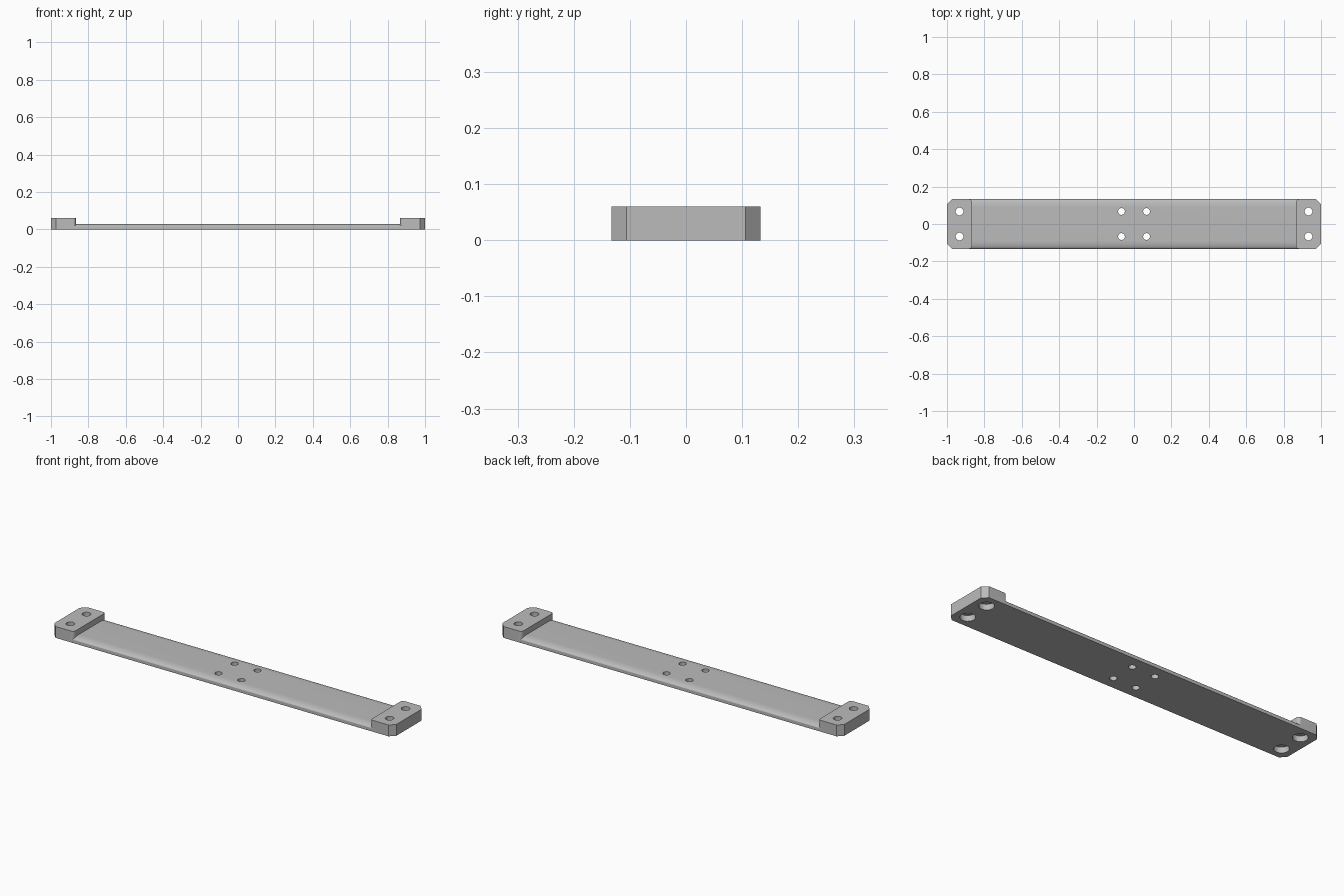
import bpy, bmesh
from math import sin, cos, pi, radians

if "Cube" in bpy.data.objects:
    bpy.data.objects.remove(bpy.data.objects["Cube"], do_unlink=True)

W, H, T = 0.133, 0.06, 0.03      # half width, block height, plate thickness
INNER, CHAMFER, FILLET = 0.867, 0.027, 0.016

grey = bpy.data.materials.new("plain grey")
grey.use_nodes = True
grey.diffuse_color = (0.5, 0.5, 0.5, 1)
grey.node_tree.nodes["Principled BSDF"].inputs["Base Color"].default_value = (0.5, 0.5, 0.5, 1)


def prism(name, points, offset):
    """Closed outline pushed along an offset into a solid."""
    bm = bmesh.new()
    face = bm.faces.new([bm.verts.new(p) for p in points])
    top = bmesh.ops.extrude_face_region(bm, geom=[face])["geom"]
    bmesh.ops.translate(bm, vec=offset, verts=[v for v in top if isinstance(v, bmesh.types.BMVert)])
    bmesh.ops.recalc_face_normals(bm, faces=bm.faces)
    mesh = bpy.data.meshes.new(name)
    bm.to_mesh(mesh)
    bm.free()
    mesh.materials.append(grey)
    obj = bpy.data.objects.new(name, mesh)
    bpy.context.collection.objects.link(obj)
    return obj


def arc(cx, cy, rx, ry, start, end, steps):
    angles = [radians(start + (end - start) * i / steps) for i in range(steps + 1)]
    return [(cx + rx * cos(a), cy + ry * sin(a)) for a in angles]


def combine(target, tool, operation):
    mod = target.modifiers.new("cut", "BOOLEAN")
    mod.operation, mod.solver, mod.object = operation, "EXACT", tool
    bpy.context.view_layer.objects.active = target
    bpy.ops.object.modifier_apply(modifier=mod.name)
    bpy.data.objects.remove(tool, do_unlink=True)


def drill(target, x, y, radius, bottom, top):
    ring = arc(x, y, radius, radius, 0, 352.5, 47)
    combine(target, prism("drill", [(px, py, bottom) for px, py in ring], (0, 0, top - bottom)), "DIFFERENCE")


# Thin plate with rounded long upper edges
edge = arc(W - 0.045, 0.014, 0.045, T - 0.014, 0, 90, 12)
profile = [(W, 0)] + edge
profile += [(-y, z) for y, z in reversed(profile)]
bar = prism("mounting_bar", [(-0.92, y, z) for y, z in profile], (1.84, 0, 0))

# End blocks: chamfered outer corners, rounded inner corners
half = [(1, W - CHAMFER), (1 - CHAMFER, W)]
half += arc(INNER + FILLET, W - FILLET, FILLET, FILLET, 90, 180, 8)
outline = half + [(x, -y) for x, y in reversed(half)]
for side in (-1, 1):
    block = prism("end_block", [(side * x, y, 0) for x, y in outline], (0, 0, H))
    combine(bar, block, "UNION")

# Bolt holes with wide recesses underneath, and small centre holes
for sx in (-1, 1):
    for sy in (-1, 1):
        x, y = sx * 0.933, sy * 0.067
        drill(bar, x, y, 0.021, -0.02, 0.1)
        drill(bar, x, y, 0.036, -0.02, 0.03)
        drill(bar, sx * 0.067, y, 0.018, -0.02, 0.1)

bpy.ops.object.select_all(action="DESELECT")
bar.select_set(True)
bpy.context.view_layer.objects.active = bar
bpy.ops.object.shade_smooth_by_angle(angle=radians(30))
